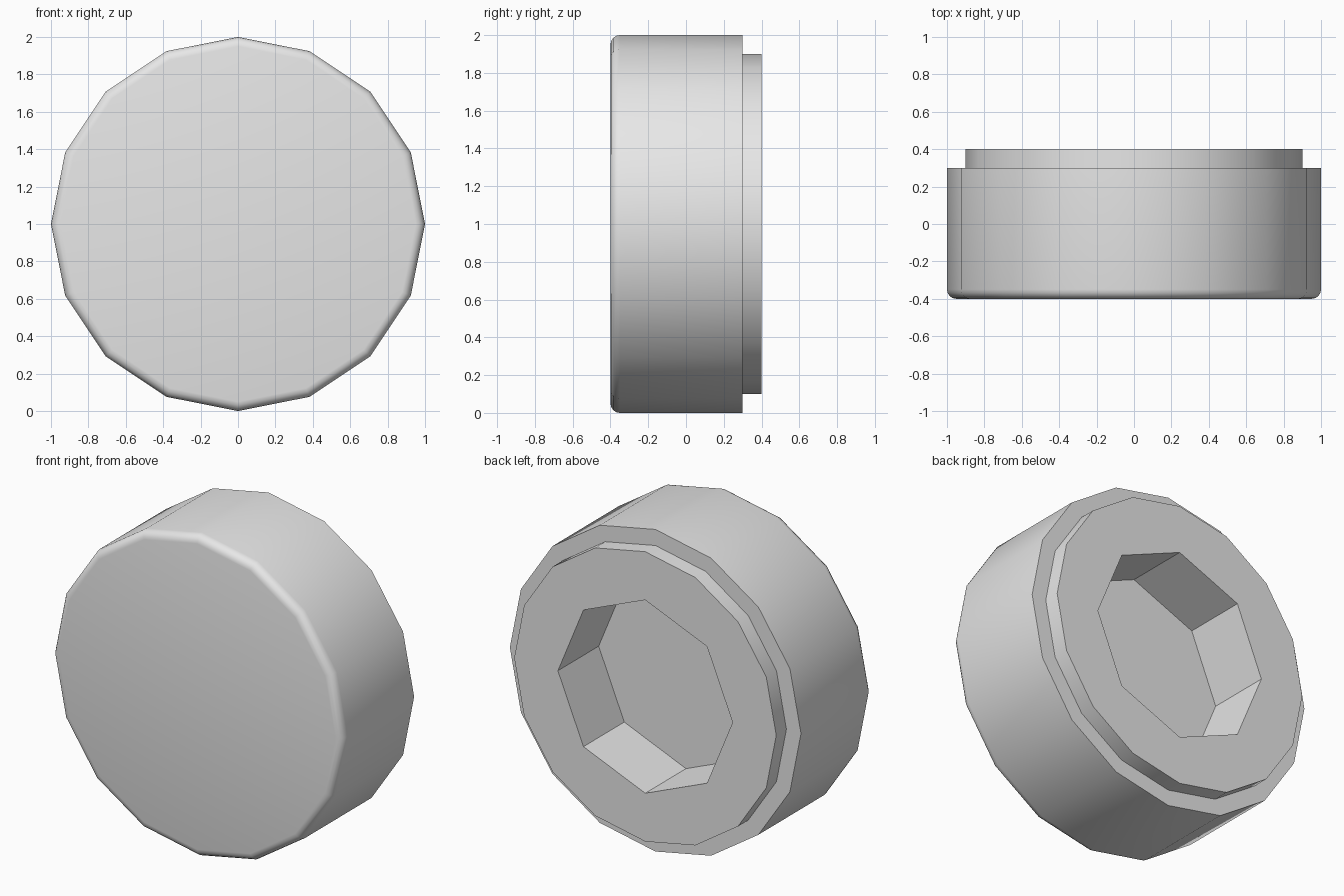
import bpy, bmesh, math

if "Cube" in bpy.data.objects:
    bpy.data.objects.remove(bpy.data.objects["Cube"])

# One plain grey for the whole part
grey = bpy.data.materials.new("plain_grey")
grey.use_nodes = True
colour = (0.8, 0.8, 0.8, 1)
grey.diffuse_color = colour
grey.node_tree.nodes["Principled BSDF"].inputs["Base Color"].default_value = colour

CENTRE_Z = 1.0
BEVEL = 0.05
BEVEL_STEPS = 4


def ring(bm, radius, y, sides):
    """A polygon loop around the y axis, with a vertex on +x."""
    return [bm.verts.new((radius * math.cos(math.tau * i / sides), y,
                          CENTRE_Z + radius * math.sin(math.tau * i / sides)))
            for i in range(sides)]


def join(bm, a, b):
    """Faces between two loops; the first may have a multiple of the sides."""
    n, k = len(b), len(a) // len(b)
    for i in range(n):
        outer = [a[(i * k + j) % len(a)] for j in range(k + 1)]
        bm.faces.new(outer + [b[(i + 1) % n], b[i]])


# Profile from the front face to the floor of the socket: radius, y, sides
profile = []
for s in range(BEVEL_STEPS + 1):          # rounded front rim
    t = math.pi / 2 * s / BEVEL_STEPS
    profile.append((1 - BEVEL + BEVEL * math.sin(t),
                    -0.4 + BEVEL - BEVEL * math.cos(t), 16))
profile += [(1.0, 0.3, 16),               # drum wall
            (0.9, 0.3, 16),               # step
            (0.9, 0.4, 16),               # raised back disc
            (0.6, 0.4, 8),                # eight-sided socket mouth
            (0.6, 0.0, 8)]                # socket floor

bm = bmesh.new()
loops = [ring(bm, *p) for p in profile]
for a, b in zip(loops, loops[1:]):
    join(bm, a, b)
bm.faces.new(loops[0])
bm.faces.new(loops[-1])
bmesh.ops.recalc_face_normals(bm, faces=bm.faces)

mesh = bpy.data.meshes.new("round_cap")
bm.to_mesh(mesh)
bm.free()
mesh.materials.append(grey)
cap = bpy.data.objects.new("round_cap", mesh)
bpy.context.collection.objects.link(cap)

# Smooth drum and rim, crisp steps and socket
bpy.ops.object.select_all(action='DESELECT')
cap.select_set(True)
bpy.context.view_layer.objects.active = cap
bpy.ops.object.shade_smooth_by_angle(angle=math.radians(30))
